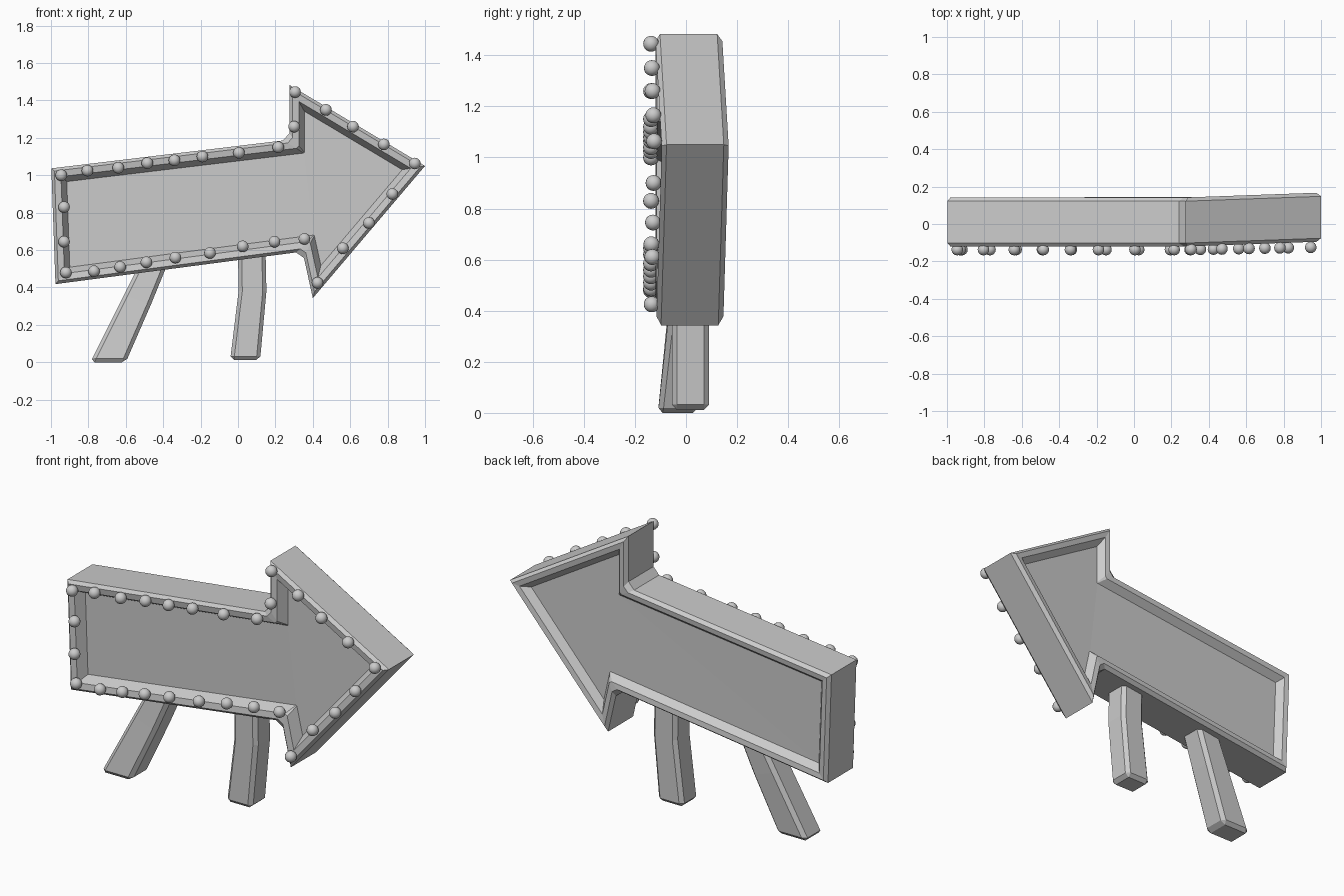
import bpy, bmesh
from mathutils import Vector

if "Cube" in bpy.data.objects:
    bpy.data.objects.remove(bpy.data.objects["Cube"])

# Arrow silhouette (x, z), clockwise from the upper tail corner; 1 and 5 are the notches
ARROW = [Vector(p) for p in [(-0.998, 1.037), (0.275, 1.19), (0.275, 1.483), (1.0, 1.05),
                             (0.40, 0.343), (0.345, 0.592), (-0.976, 0.418)]]
NOTCHES = (1, 5)


def bend(x):
    """The head leans slightly backwards."""
    return max(0, x - 0.28) * 0.036


def arrow_loop(inset, y, chamfer):
    """Mitred inset of the silhouette, with the two notches cut off by a chamfer."""
    n = len(ARROW)
    lines = []
    for i in range(n):
        a, b = ARROW[i], ARROW[(i + 1) % n]
        d = (b - a).normalized()
        lines.append((a + Vector((d.y, -d.x)) * inset, d))
    corners = []
    for i in range(n):
        (p, d), (q, e) = lines[i - 1], lines[i]
        t = (q - p).cross(e) / d.cross(e)
        corners.append(p + d * t)
    pts = []
    for i, c in enumerate(corners):
        if i in NOTCHES:
            pts += [c - lines[i - 1][1] * chamfer, c + lines[i][1] * chamfer]
        else:
            pts.append(c)
    return [(p.x, y + bend(p.x), p.y) for p in pts]


def loft(name, loops):
    """Skin a stack of loops and cap both ends."""
    bm = bmesh.new()
    rings = [[bm.verts.new(p) for p in loop] for loop in loops]
    for r, s in zip(rings, rings[1:]):
        for i in range(len(r)):
            j = (i + 1) % len(r)
            bm.faces.new((r[i], r[j], s[j], s[i]))
    caps = [bm.faces.new(rings[0]), bm.faces.new(rings[-1])]
    bmesh.ops.triangulate(bm, faces=caps)
    bmesh.ops.recalc_face_normals(bm, faces=bm.faces)
    mesh = bpy.data.meshes.new(name)
    bm.to_mesh(mesh)
    bm.free()
    obj = bpy.data.objects.new(name, mesh)
    bpy.context.collection.objects.link(obj)
    return obj


# Sign body: front recess, rim, bevelled side wall, rim, back recess
SECTION = [(0.08, -0.06, 0.004), (0.05, -0.115, 0.012), (0.016, -0.12, 0.025), (0, -0.102, 0.035),
           (0, 0.122, 0.035), (0.016, 0.142, 0.025), (0.045, 0.138, 0.012), (0.075, 0.10, 0.004)]
loft("arrow_sign", [arrow_loop(*s) for s in SECTION])


# Bent legs: each ring is (left x, right x, left z, right z, front y, back y)
def leg(name, rings):
    loops = [[(x0, y0, z0), (x1, y0, z1), (x1, y1, z1), (x0, y1, z0)]
             for x0, x1, z0, z1, y0, y1 in rings]
    obj = loft(name, loops)
    mod = obj.modifiers.new("bevel", "BEVEL")
    mod.width = 0.02
    mod.segments = 1
    mod.limit_method = 'ANGLE'
    mod.angle_limit = 0.7


leg("left_leg", [(-0.79, -0.60, 0.0, 0.0, -0.11, 0.045),
                 (-0.61, -0.465, 0.36, 0.31, -0.075, 0.075),
                 (-0.52, -0.375, 0.54, 0.53, -0.055, 0.09)])
leg("right_leg", [(-0.042, 0.118, 0.012, 0.012, -0.055, 0.09),
                  (0.003, 0.152, 0.38, 0.38, -0.055, 0.09),
                  (0.0, 0.147, 0.60, 0.61, -0.055, 0.09)])

# Round bulbs along the front rim (x, z)
BULBS = [(-0.945, 1.0), (-0.805, 1.025), (-0.64, 1.04), (-0.485, 1.065), (-0.34, 1.08),
         (-0.19, 1.10), (0.005, 1.12), (0.215, 1.15), (0.30, 1.26), (0.305, 1.445),
         (0.47, 1.35), (0.615, 1.26), (0.78, 1.165), (0.945, 1.063), (0.825, 0.90),
         (0.70, 0.745), (0.56, 0.61), (0.425, 0.425), (0.355, 0.66), (0.195, 0.645),
         (0.025, 0.62), (-0.15, 0.585), (-0.335, 0.56), (-0.49, 0.535), (-0.63, 0.51),
         (-0.77, 0.487), (-0.92, 0.48), (-0.93, 0.645), (-0.93, 0.83)]
bulb_mesh = bpy.data.meshes.new("bulb")
bm = bmesh.new()
bmesh.ops.create_uvsphere(bm, u_segments=16, v_segments=10, radius=0.031)
for f in bm.faces:
    f.smooth = True
bm.to_mesh(bulb_mesh)
bm.free()
for i, (x, z) in enumerate(BULBS):
    bulb = bpy.data.objects.new(f"bulb_{i + 1}", bulb_mesh)
    bulb.location = (x, -0.137 + bend(x) * 0.5, z)
    bpy.context.collection.objects.link(bulb)
